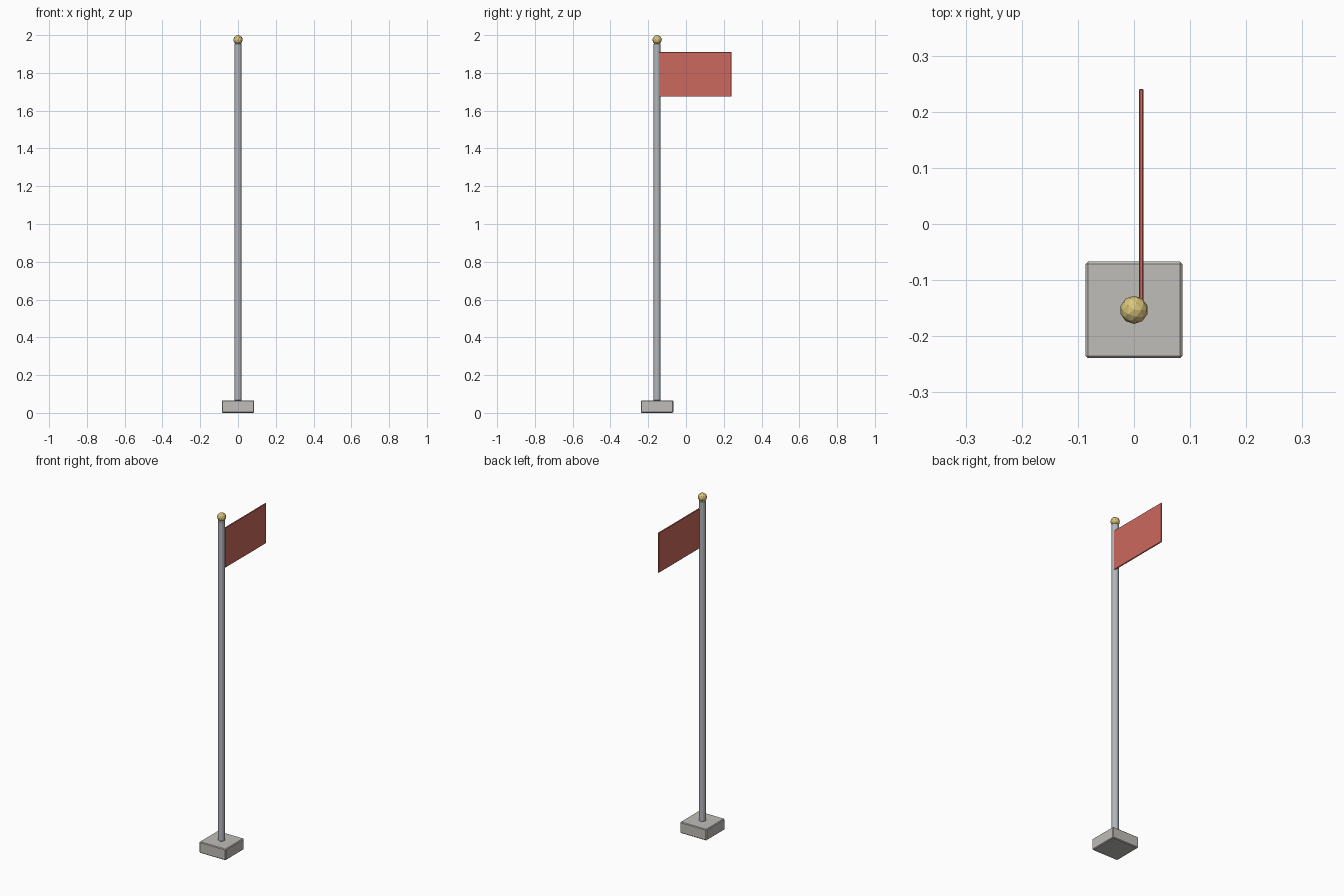
import bpy

if "Cube" in bpy.data.objects:
    bpy.data.objects.remove(bpy.data.objects["Cube"])

POLE_Y = -0.153


def paint(obj, name, colour):
    mat = bpy.data.materials.new(name)
    mat.diffuse_color = colour
    mat.use_nodes = True
    mat.node_tree.nodes["Principled BSDF"].inputs["Base Color"].default_value = mat.diffuse_color
    obj.data.materials.append(mat)


def chamfer(obj, width):
    mod = obj.modifiers.new("chamfer", "BEVEL")
    mod.width = width
    mod.segments = 1
    mod.limit_method = "ANGLE"
    mod.angle_limit = 0.9


def box(name, x, y, z, bevel):
    """Box from (min, max) ranges with chamfered edges."""
    spans = (x, y, z)
    bpy.ops.mesh.primitive_cube_add(size=1, location=[(a + b) / 2 for a, b in spans])
    obj = bpy.context.object
    obj.name = name
    obj.scale = [b - a for a, b in spans]
    bpy.ops.object.transform_apply(location=False, rotation=False, scale=True)
    chamfer(obj, bevel)
    return obj


# Square stone foot
base = box("base", (-0.086, 0.086), (POLE_Y - 0.086, POLE_Y + 0.086), (0, 0.066), 0.004)
paint(base, "stone", (0.52, 0.51, 0.48, 1))

# Round pole with chamfered ends
z0, z1 = 0.064, 1.957
bpy.ops.mesh.primitive_cylinder_add(vertices=16, radius=0.019, depth=z1 - z0,
                                    location=(0, POLE_Y, (z0 + z1) / 2))
pole = bpy.context.object
pole.name = "pole"
chamfer(pole, 0.004)
paint(pole, "metal", (0.45, 0.47, 0.5, 1))

# Faceted ball on top
bpy.ops.mesh.primitive_ico_sphere_add(subdivisions=2, radius=0.025,
                                      location=(0, POLE_Y, 1.975))
finial = bpy.context.object
finial.name = "finial"
paint(finial, "brass", (0.7, 0.56, 0.2, 1))

# Flat flag fixed to the side of the pole
flag = box("flag", (0.009, 0.017), (-0.144, 0.241), (1.674, 1.91), 0.002)
paint(flag, "cloth", (0.6, 0.14, 0.11, 1))
